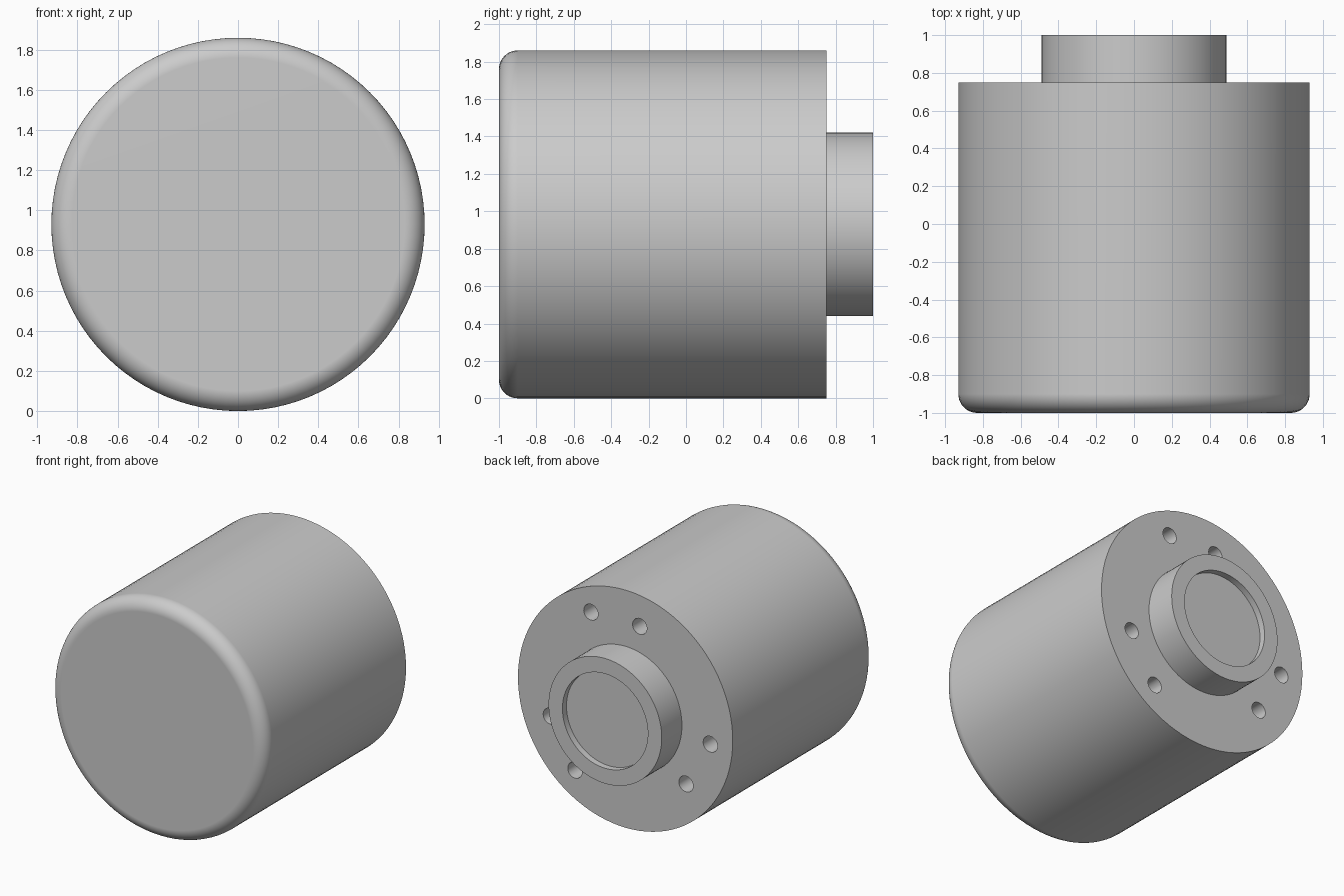
import bpy, bmesh, math
from mathutils import Matrix, Vector

cube = bpy.data.objects.get("Cube")
if cube:
    bpy.data.objects.remove(cube, do_unlink=True)

R = 0.93           # body radius, also the height of the axis
FILLET = 0.1
BACK = 0.75        # rear face of the body
SEGMENTS = 96

grey = bpy.data.materials.new("plain grey")
grey.use_nodes = True
colour = (0.6, 0.6, 0.6, 1)
grey.diffuse_color = colour
grey.node_tree.nodes["Principled BSDF"].inputs["Base Color"].default_value = colour


def make_object(name, bm):
    bmesh.ops.recalc_face_normals(bm, faces=bm.faces)
    mesh = bpy.data.meshes.new(name)
    bm.to_mesh(mesh)
    bm.free()
    mesh.materials.append(grey)
    obj = bpy.data.objects.new(name, mesh)
    bpy.context.collection.objects.link(obj)
    return obj


# Turned body: rounded front, flat back, raised boss with a shallow recess
profile = [(0, -1)]
for i in range(11):
    a = math.radians(9 * i)
    profile.append((R - FILLET + FILLET * math.sin(a), -1 + FILLET - FILLET * math.cos(a)))
profile += [(R, BACK), (0.49, BACK), (0.49, 1), (0.37, 1), (0.37, 0.95), (0, 0.95)]

bm = bmesh.new()
verts = [bm.verts.new((r, y, R)) for r, y in profile]
edges = [bm.edges.new(pair) for pair in zip(verts, verts[1:])]
bmesh.ops.spin(bm, geom=verts + edges, cent=(0, 0, R), axis=(0, 1, 0),
               angle=math.tau, steps=SEGMENTS, use_merge=True)
bmesh.ops.remove_doubles(bm, verts=bm.verts, dist=0.0001)
body = make_object("turned_body", bm)

# Three pairs of blind holes in the rear face
bm = bmesh.new()
for k in range(3):
    for radius, angle in ((0.74, 66.2), (0.69, 100.4)):
        a = math.radians(angle + 120 * k)
        place = Matrix.Translation(Vector((radius * math.cos(a), BACK, R + radius * math.sin(a))))
        bmesh.ops.create_cone(bm, cap_ends=True, segments=32, radius1=0.062, radius2=0.062,
                              depth=0.5, matrix=place @ Matrix.Rotation(math.pi / 2, 4, "X"))
cutter = make_object("hole_cutter", bm)
cutter.hide_render = True

cut = body.modifiers.new("holes", "BOOLEAN")
cut.operation = "DIFFERENCE"
cut.solver = "EXACT"
cut.object = cutter
bpy.ops.object.select_all(action="DESELECT")
bpy.context.view_layer.objects.active = body
body.select_set(True)
bpy.ops.object.modifier_apply(modifier=cut.name)
bpy.data.objects.remove(cutter, do_unlink=True)

# Smooth curved walls with crisp edges and flat ends
bpy.ops.object.shade_smooth_by_angle(angle=math.radians(30))
normals = body.modifiers.new("flat_ends", "WEIGHTED_NORMAL")
normals.keep_sharp = True
